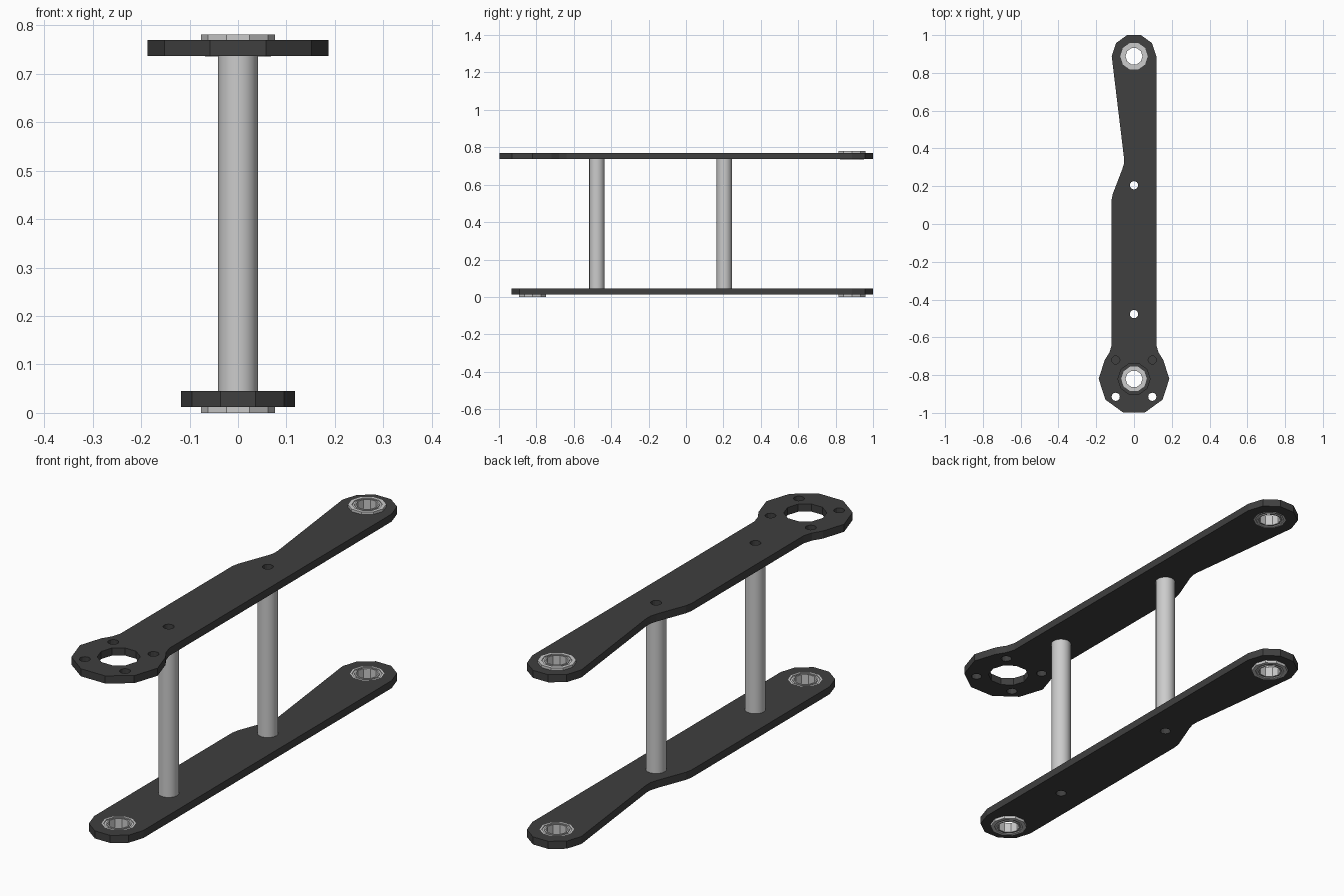
import bpy, bmesh
from math import sin, cos, pi, radians

if "Cube" in bpy.data.objects:
    bpy.data.objects.remove(bpy.data.objects["Cube"])

END_Y, JOINT_Y = 0.888, -0.82
SPACERS = (0.205, -0.477)
R = 0.118

dark = bpy.data.materials.new("dark_plate")
dark.diffuse_color = (0.05, 0.05, 0.05, 1)
dark.use_nodes = True
dark.node_tree.nodes["Principled BSDF"].inputs["Base Color"].default_value = dark.diffuse_color


def arc(cx, cy, r, a0, a1, n):
    return [(cx + r * cos(radians(a0 + (a1 - a0) * i / n)),
             cy + r * sin(radians(a0 + (a1 - a0) * i / n))) for i in range(n + 1)]


def circle(cx, cy, r, n):
    return arc(cx, cy, r, 0, 360, n)[:-1]


def plate(name, loops, z0, z1):
    """Flat plate: first loop is the outline, the rest are holes."""
    cu = bpy.data.curves.new(name, 'CURVE')
    cu.dimensions, cu.fill_mode = '2D', 'BOTH'
    cu.extrude = (z1 - z0) / 2
    for loop in loops:
        s = cu.splines.new('POLY')
        s.points.add(len(loop) - 1)
        for p, (x, y) in zip(s.points, loop):
            p.co = (x, y, 0, 1)
        s.use_cyclic_u, s.use_smooth = True, False
    ob = bpy.data.objects.new(name, cu)
    bpy.context.collection.objects.link(ob)
    ob.location.z = (z0 + z1) / 2
    bpy.ops.object.select_all(action='DESELECT')
    ob.select_set(True)
    bpy.context.view_layer.objects.active = ob
    bpy.ops.object.convert(target='MESH')
    ob = bpy.context.object
    bm = bmesh.new()
    bm.from_mesh(ob.data)
    bmesh.ops.remove_doubles(bm, verts=bm.verts, dist=1e-5)
    bmesh.ops.recalc_face_normals(bm, faces=bm.faces)
    for f in bm.faces:
        f.smooth = False
    bm.to_mesh(ob.data)
    bm.free()
    ob.data.materials.clear()
    ob.data.materials.append(dark)


def lathe(name, profile, n, loc, smooth=False):
    """Closed (radius, z) profile turned around the z axis."""
    bm = bmesh.new()
    rings = [[bm.verts.new((r * cos(2 * pi * i / n), r * sin(2 * pi * i / n), z))
              for r, z in profile] for i in range(n)]
    m = len(profile)
    for i in range(n):
        a, b = rings[i], rings[(i + 1) % n]
        for j in range(m):
            k = (j + 1) % m
            bm.faces.new((a[j], b[j], b[k], a[k]))
    bmesh.ops.recalc_face_normals(bm, faces=bm.faces)
    me = bpy.data.meshes.new(name)
    bm.to_mesh(me)
    bm.free()
    ob = bpy.data.objects.new(name, me)
    bpy.context.collection.objects.link(ob)
    ob.location = loc
    if smooth:
        bpy.ops.object.select_all(action='DESELECT')
        ob.select_set(True)
        bpy.context.view_layer.objects.active = ob
        bpy.ops.object.shade_smooth_by_angle(angle=radians(35))


# Shared outline: rounded far end and the notch along the left edge
far_end = arc(0, END_Y, R, 0, 180, 5)
notch = [(-0.053, 0.35), (-0.053, 0.32), (-0.062, 0.29), (-0.112, 0.16), (-R, 0.13)]
screw_holes = [circle(0, y, 0.022, 16) for y in SPACERS]
far_hole = circle(0, END_Y, 0.068, 10)

# Lower plate with a plain rounded near end
plate("lower_plate",
      [far_end + notch + arc(0, JOINT_Y, R, 180, 360, 5), far_hole,
       circle(0, JOINT_Y, 0.068, 10)] + screw_holes, 0.012, 0.045)

# Upper plate with the wide mounting flange
flare = [(0.155, -0.72), (0.13, -0.68), (R, -0.64)]
flare_left = [(-x, y) for x, y in reversed(flare)]
bolts = [circle(x, y, 0.022, 12) for x in (-0.097, 0.097) for y in (-0.72, -0.915)]
plate("upper_plate",
      [far_end + notch + flare_left + arc(0, JOINT_Y, 0.187, 180, 360, 5) + flare,
       far_hole, circle(0, JOINT_Y, 0.085, 10)] + screw_holes + bolts, 0.737, 0.77)

# Hollow spacer tubes
for i, y in enumerate(SPACERS):
    lathe(f"spacer_tube_{i + 1}",
          [(0.022, 0.045), (0.041, 0.045), (0.041, 0.737), (0.022, 0.737)],
          16, (0, y, 0), True)

# Flanged bearings: race, recessed shield and inner ring
bearing = [(0.045, 0), (0.051, 0), (0.051, 0.004), (0.060, 0.004), (0.060, 0),
           (0.076, 0), (0.076, 0.012), (0.068, 0.012), (0.068, 0.045),
           (0.060, 0.045), (0.060, 0.041), (0.051, 0.041), (0.051, 0.045),
           (0.045, 0.045)]
lathe("lower_far_bearing", bearing, 10, (0, END_Y, 0))
lathe("lower_near_bearing", bearing, 10, (0, JOINT_Y, 0))
lathe("upper_far_bearing", [(r, -z) for r, z in bearing], 10, (0, END_Y, 0.781))
